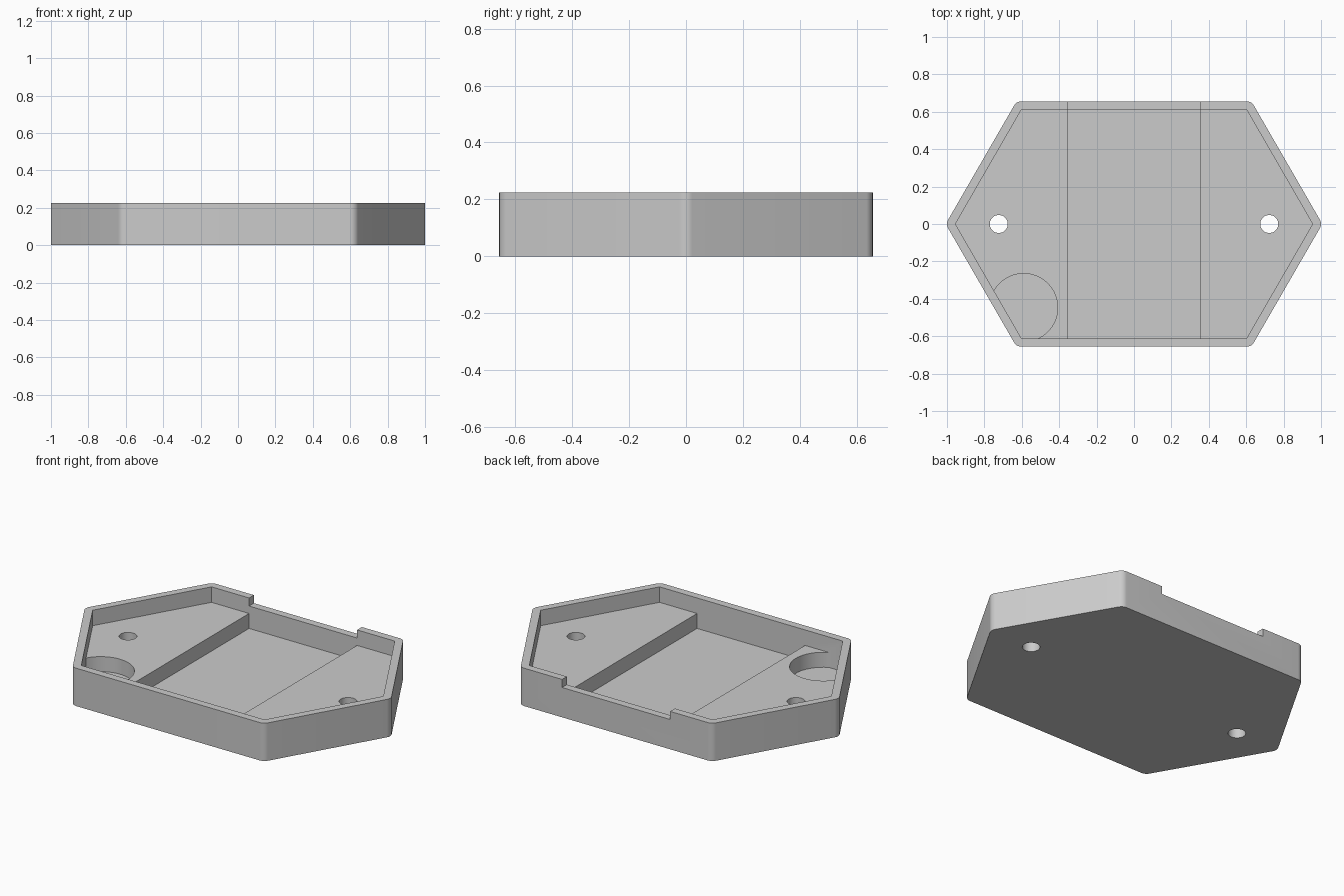
import bpy
import bmesh
from math import cos, sin, pi, radians
from mathutils import Matrix

if "Cube" in bpy.data.objects:
    bpy.data.objects.remove(bpy.data.objects["Cube"])

HEIGHT, PAD_Z, FLOOR_Z, NOTCH_Z = 0.225, 0.133, 0.044, 0.177
WALL = 0.045            # wall thickness and outer corner radius
CHANNEL = 0.355         # half width of the central channel
INNER = [(0.955, 0), (0.602, 0.611), (-0.602, 0.611),
         (-0.955, 0), (-0.602, -0.611), (0.602, -0.611)]


def prism(name, outline, z0, z1):
    """Extrude a closed outline between two heights."""
    bm = bmesh.new()
    face = bm.faces.new([bm.verts.new((x, y, z0)) for x, y in outline])
    top = bmesh.ops.extrude_face_region(bm, geom=[face])["geom"]
    verts = [v for v in top if isinstance(v, bmesh.types.BMVert)]
    bmesh.ops.translate(bm, verts=verts, vec=(0, 0, z1 - z0))
    bmesh.ops.recalc_face_normals(bm, faces=bm.faces)
    mesh = bpy.data.meshes.new(name)
    bm.to_mesh(mesh)
    bm.free()
    obj = bpy.data.objects.new(name, mesh)
    bpy.context.collection.objects.link(obj)
    return obj


def box(name, x0, x1, y0, y1, z0, z1):
    return prism(name, [(x0, y0), (x1, y0), (x1, y1), (x0, y1)], z0, z1)


def cylinder(name, x, y, r, sides=64):
    ring = [(x + r * cos(2 * pi * i / sides), y + r * sin(2 * pi * i / sides))
            for i in range(sides)]
    return prism(name, ring, -0.2, 0.5)


def cut(target, cutter):
    """Subtract the cutter, then discard it."""
    mod = target.modifiers.new("cut", 'BOOLEAN')
    mod.operation, mod.solver, mod.object = 'DIFFERENCE', 'EXACT', cutter
    bpy.context.view_layer.objects.active = target
    bpy.ops.object.modifier_apply(modifier=mod.name)
    bpy.data.objects.remove(cutter)


# Outer shell: the inner hexagon grown by the wall, with rounded corners
outer = []
for i, (x, y) in enumerate(INNER):
    for k in range(9):
        a = radians(60 * i - 30 + 60 * k / 8)
        outer.append((x + WALL * cos(a), y + WALL * sin(a)))
tray = prism("hexagonal_tray", outer, 0, HEIGHT)

# Cavity: hexagon with a raised pad on each side of the channel
cavity = prism("cavity_cutter", INNER, FLOOR_Z, 0.4)
right_pad = box("right_pad", -1.2, -CHANNEL, -1, 1, -0.1, PAD_Z)
cut(right_pad, cylinder("pocket_cutter", -0.59, -0.447, 0.182))
cut(cavity, right_pad)
cut(cavity, box("left_pad", CHANNEL, 1.2, -1, 1, -0.1, PAD_Z))
cut(tray, cavity)

# Screw holes through both pads, and the notch in the back wall
for side in (-1, 1):
    cut(tray, cylinder("hole_cutter", side * 0.723, 0, 0.048, 48))
cut(tray, box("notch_cutter", -CHANNEL, CHANNEL, 0.5, 0.8, NOTCH_Z, 0.5))

# Plain grey plastic
grey = bpy.data.materials.new("plain_grey")
grey.use_nodes = True
colour = (0.6, 0.6, 0.6, 1)
grey.diffuse_color = colour
grey.node_tree.nodes["Principled BSDF"].inputs["Base Color"].default_value = colour
tray.data.materials.clear()
tray.data.materials.append(grey)
for p in tray.data.polygons:
    p.material_index = 0

bpy.ops.object.select_all(action='DESELECT')
tray.select_set(True)
bpy.context.view_layer.objects.active = tray
bpy.ops.object.shade_smooth_by_angle(angle=radians(30))
